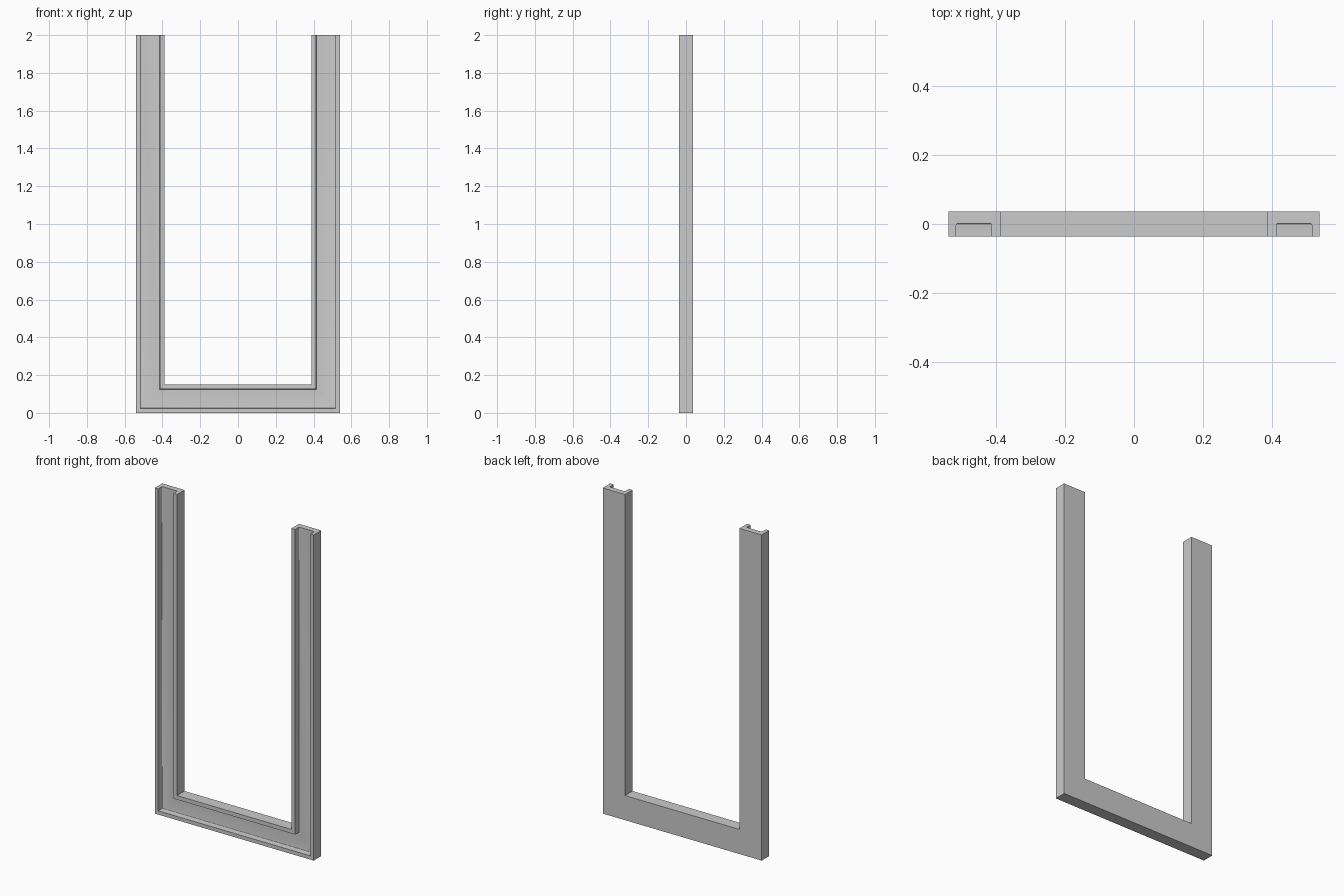
import bpy, bmesh, math

if "Cube" in bpy.data.objects:
    bpy.data.objects.remove(bpy.data.objects["Cube"])

HALF_W, HEIGHT, DEPTH = 0.54, 2.0, 0.0365   # half width, height, half depth
BAR = 0.151                                 # face width of the frame
G0, G1, FLOOR = 0.023, 0.126, 0.002         # groove walls and groove floor
R, SEG = 0.005, 4                           # small fillet in the groove corners


def fillet(cu, cy, start, end):
    return [(cu + R * math.cos(a), cy + R * math.sin(a))
            for a in (math.radians(start + (end - start) * i / SEG) for i in range(SEG + 1))]


# Channel cross-section: (distance inward from the outer edge, y)
profile = [(0, -DEPTH), (G0, -DEPTH)]
profile += fillet(G0 + R, FLOOR - R, 180, 90)
profile += fillet(G1 - R, FLOOR - R, 90, 0)
profile += [(G1, -DEPTH), (BAR, -DEPTH), (BAR, DEPTH), (0, DEPTH)]

# Sweep the channel along the U path with mitred corners
bm = bmesh.new()
rings = []
for side, at_top in ((-1, True), (-1, False), (1, False), (1, True)):
    rings.append([bm.verts.new((side * (HALF_W - u), y, HEIGHT if at_top else u))
                  for u, y in profile])
n = len(profile)
for a, b in zip(rings, rings[1:]):
    for i in range(n):
        j = (i + 1) % n
        bm.faces.new((a[i], a[j], b[j], b[i]))
bm.faces.new(rings[0])
bm.faces.new(rings[-1])
bmesh.ops.recalc_face_normals(bm, faces=bm.faces)

mesh = bpy.data.meshes.new("channel_frame")
bm.to_mesh(mesh)
bm.free()
frame = bpy.data.objects.new("channel_frame", mesh)
bpy.context.collection.objects.link(frame)

# Smooth only the fillets, keep the frame edges crisp
bpy.context.view_layer.objects.active = frame
frame.select_set(True)
bpy.ops.object.shade_smooth_by_angle(angle=math.radians(30))
